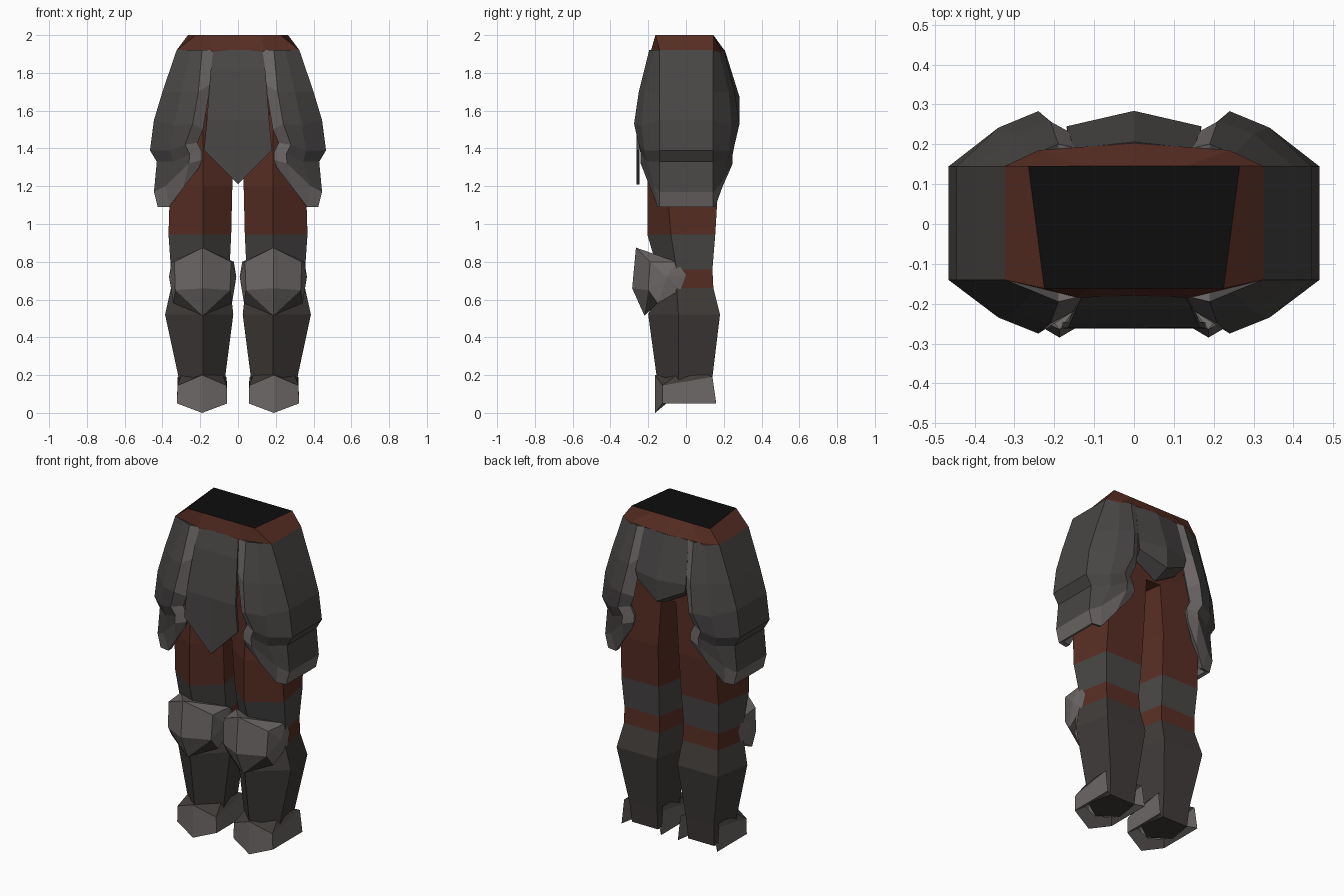
import bpy, bmesh
from mathutils import Vector

if "Cube" in bpy.data.objects:
    bpy.data.objects.remove(bpy.data.objects["Cube"])


def mat(name, rgb):
    m = bpy.data.materials.new(name)
    m.diffuse_color = (*rgb, 1)
    m.use_nodes = True
    m.node_tree.nodes["Principled BSDF"].inputs["Base Color"].default_value = m.diffuse_color
    return m


CLOTH = mat("rust cloth", (0.095, 0.027, 0.017))
PLATE = mat("dark grey plate", (0.066, 0.062, 0.060))
TRIM = mat("light grey trim", (0.15, 0.135, 0.132))
GREAVE = mat("warm dark grey", (0.050, 0.044, 0.041))
BLACK = mat("black opening", (0.004, 0.004, 0.004))


def make(name, verts, faces, mats, idx=None, thick=0, mirror=True):
    """Build a mesh with outward normals; idx holds a material index per face."""
    bm = bmesh.new()
    vs = [bm.verts.new(v) for v in verts]
    for i, f in enumerate(faces):
        face = bm.faces.new([vs[k] for k in f])
        face.material_index = idx[i] if idx else 0
    bmesh.ops.recalc_face_normals(bm, faces=bm.faces)
    mean = sum((v.co for v in bm.verts), Vector()) / len(bm.verts)
    ref = Vector((mean.x, 0, mean.z))
    bm.normal_update()
    if sum(f.normal.dot(f.calc_center_median() - ref) * f.calc_area() for f in bm.faces) < 0:
        bmesh.ops.reverse_faces(bm, faces=bm.faces)
    me = bpy.data.meshes.new(name)
    bm.to_mesh(me)
    bm.free()
    ob = bpy.data.objects.new(name, me)
    bpy.context.collection.objects.link(ob)
    for m in mats:
        me.materials.append(m)
    if thick:
        s = ob.modifiers.new("thickness", 'SOLIDIFY')
        s.thickness = thick
    if mirror:
        ob.modifiers.new("mirror", 'MIRROR').use_mirror_merge = False
    return ob


def loft(rows, closed=False):
    """Quads between equal-length rows of points."""
    n = len(rows[0])
    faces = []
    for r in range(len(rows) - 1):
        for c in range(n if closed else n - 1):
            d = (c + 1) % n
            faces.append((r * n + c, r * n + d, (r + 1) * n + d, (r + 1) * n + c))
    return [p for row in rows for p in row], faces


# Waist: half outlines front to back, mirrored into full rings, black cap on top
def ring(half, z):
    return [(x, y, z) for x, y in half] + [(-x, y, z) for x, y in half[-2:0:-1]]


waist = [
    ring([(0, -.162), (.12, -.162), (.225, -.162), (.265, .145), (.13, .145), (0, .145)], 2.0),
    ring([(0, -.18), (.14, -.185), (.325, -.14), (.325, .145), (.24, .185), (0, .203)], 1.92),
    ring([(0, -.17), (.15, -.17), (.28, -.12), (.28, .13), (.2, .16), (0, .165)], 1.5)]
v, f = loft(waist, True)
n = len(waist[0])
f += [tuple(range(n)), tuple(range(2 * n, 3 * n))]
make("waist", v, f, [CLOTH, BLACK], [0] * (len(f) - 2) + [1, 0], mirror=False)

# Hip plates: front half of each row (inner trim, trim ridge, corner, side), copied to the back
hip = [
    [(.125, -.18, 1.92), (.19, -.195, 1.92), (.25, -.17, 1.92), (.325, -.14, 1.92)],
    [(.145, -.215, 1.74), (.21, -.25, 1.70), (.30, -.22, 1.70), (.40, -.14, 1.70)],
    [(.185, -.23, 1.50), (.24, -.275, 1.53), (.34, -.235, 1.52), (.445, -.14, 1.55)],
    [(.215, -.22, 1.43), (.28, -.25, 1.42), (.36, -.22, 1.39), (.466, -.14, 1.39)],
    [(.19, -.22, 1.38), (.255, -.24, 1.37), (.345, -.205, 1.33), (.43, -.14, 1.33)],
    [(.19, -.225, 1.34), (.26, -.24, 1.32), (.385, -.17, 1.20), (.445, -.14, 1.17)],
    [(.205, -.215, 1.30), (.29, -.185, 1.19), (.365, -.15, 1.09), (.425, -.14, 1.09)]]
rows = [r + [(x, -y * 1.03, z) for x, y, z in reversed(r)] for r in hip]
v, f = loft(rows)
idx = [1 if i % 7 in (0, 6) or i // 7 == 5 else 0 for i in range(len(f))]
make("hip_plate", v, f, [PLATE, TRIM], idx, thick=0.025)


# Front and back centre flaps: (half width, side y, centre y, side z, centre z)
def flap(name, prof):
    rows = [[(-w, y, z), (0, yc, zc), (w, y, z)] for w, y, yc, z, zc in prof]
    v, f = loft(rows)
    make(name, v, f, [PLATE], thick=0.015, mirror=False)


flap("front_flap", [(.13, -.182, -.182, 1.92, 1.92), (.145, -.215, -.215, 1.81, 1.81),
                    (.165, -.26, -.26, 1.55, 1.55), (.18, -.262, -.262, 1.39, 1.21)])
flap("back_flap", [(.15, .19, .206, 1.92, 1.92), (.17, .245, .284, 1.67, 1.67),
                   (.16, .24, .284, 1.62, 1.54), (.14, .18, .18, 1.58, 1.50)])

# Legs: (z, inner x, outer x, front y, side y, back y), five-sided with a front ridge
leg = [(1.62, .005, .30, -.17, -.10, .165), (1.2, .03, .36, -.205, -.10, .17),
       (.945, .036, .368, -.205, -.08, .155), (.76, .045, .355, -.15, -.05, .14),
       (.66, .04, .355, -.15, -.05, .145), (.52, .025, .386, -.20, -.04, .18),
       (.19, .068, .315, -.155, -.04, .14), (.06, .075, .305, -.11, -.03, .125)]
rows = []
for z, xi, xo, yf, ys, yb in leg:
    w = (xo - xi) * .12
    rows.append([(.185, yf, z), (xo, ys, z), (xo - w, yb, z), (xi + w, yb, z), (xi, ys, z)])
v, f = loft(rows, True)
band = [0, 0, 1, 0, 2, 2, 2]
idx = [band[i // 5] for i in range(len(f))]
f += [tuple(range(5)), tuple(range(len(v) - 5, len(v)))]
make("leg", v, f, [CLOTH, PLATE, GREAVE], idx + [0, 2])

# Knee guards: ridge of three points plus a side cup on each side
ridge = [(0, -.265, .875), (0, -.285, .66), (0, -.22, .515)]
side = [(.15, -.19, .80), (.145, -.20, .65), (.155, -.15, .58), (.165, -.03, .65),
        (.165, 0, .73), (.165, -.05, .80), (.178, -.10, .72)]
v = [(.187 + x, y, z) for x, y, z in ridge + side]
v += [(.187 - x, y, z) for x, y, z in side]
f, idx = [], []
for o in (3, 10):
    f += [(0, o, o + 1, 1), (1, o + 1, 2), (o + 1, o + 2, 2), (0, o, o + 5)]
    f += [(o + k, o + (k + 1) % 6, o + 6) for k in range(6)]
    idx += [0, 0, 1, 0] + [0] * 6
f.append((0, 8, 15))
make("knee_guard", v, f, [TRIM, GREAVE], idx + [0])


# Boots: horseshoe shell around the ankle, open at the heel
def shoe(w, yb, yc, yf, zb, zc, zf):
    return [(.19 + w, yb, zb), (.19 + w, yc, zc), (.19, yf, zf), (.19 - w, yc, zc), (.19 - w, yb, zb)]


v, f = loft([shoe(.095, .12, -.08, -.11, .07, .07, .06), shoe(.133, .16, -.125, -.163, .05, .05, .0),
             shoe(.13, .14, -.125, -.163, .19, .145, .2), shoe(.11, .12, -.05, -.10, .2, .2, .21)])
idx = [1 if i // 4 == 2 else 0 for i in range(len(f))]
make("boot", v, f, [TRIM, GREAVE], idx)
